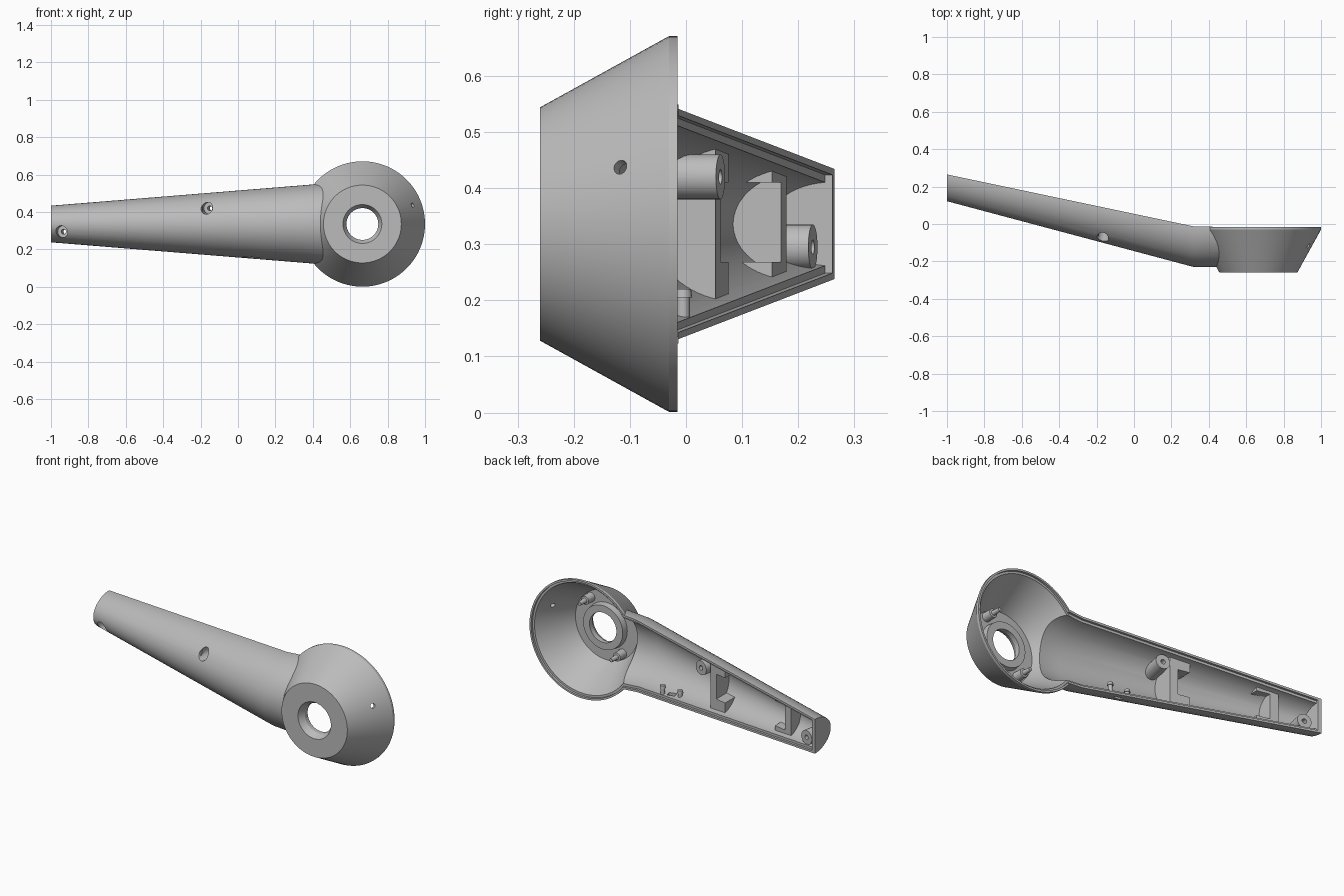
import bpy, bmesh, math
from mathutils import Vector

old = bpy.data.objects.get("Cube")
if old:
    bpy.data.objects.remove(old, do_unlink=True)

grey = bpy.data.materials.new("plain_grey")
grey.use_nodes = True
colour = (0.5, 0.5, 0.5, 1)
grey.diffuse_color = colour
grey.node_tree.nodes["Principled BSDF"].inputs["Base Color"].default_value = colour

CX, CZ = 0.665, 0.336            # cup axis, which runs along y
BEND = 0.32                      # x where the arm bends back
SLANT = Vector((0.21, 1, 0)).normalized()   # normal of the arm's open side


def loft(name, rings):
    """Closed solid through rings of equal point count."""
    bm = bmesh.new()
    rows = [[bm.verts.new(p) for p in ring] for ring in rings]
    n = len(rows[0])
    for a, b in zip(rows, rows[1:]):
        for i in range(n):
            j = (i + 1) % n
            bm.faces.new((a[i], a[j], b[j], b[i]))
    bm.faces.new(rows[0])
    bm.faces.new(rows[-1])
    bmesh.ops.recalc_face_normals(bm, faces=bm.faces)
    mesh = bpy.data.meshes.new(name)
    bm.to_mesh(mesh)
    bm.free()
    obj = bpy.data.objects.new(name, mesh)
    mesh.materials.append(grey)
    bpy.context.collection.objects.link(obj)
    return obj


def turned(name, origin, axis, profile, n=32):
    """Round solid: profile holds (distance along axis, radius)."""
    axis, origin = Vector(axis).normalized(), Vector(origin)
    u = axis.orthogonal().normalized()
    v = axis.cross(u)
    turns = [math.tau * i / n for i in range(n)]
    return loft(name, [[origin + axis * d + r * (u * math.cos(t) + v * math.sin(t))
                        for t in turns] for d, r in profile])


def box(name, x, y, z):
    return loft(name, [[(px, y[0], z[0]), (px, y[1], z[0]),
                        (px, y[1], z[1]), (px, y[0], z[1])] for px in x])


def combine(obj, other, operation, keep=False):
    mod = obj.modifiers.new("cut", "BOOLEAN")
    mod.operation, mod.solver, mod.object = operation, "EXACT", other
    bpy.context.view_layer.objects.active = obj
    bpy.ops.object.modifier_apply(modifier=mod.name)
    if not keep:
        bpy.data.objects.remove(other, do_unlink=True)


def along(x, tip, bend):
    """Linear taper from the arm tip to the bend, constant after it."""
    return tip + (bend - tip) * min(1, (x + 1) / (BEND + 1))


def back(x):
    return along(x, 0.265, -0.013)


def front(x):
    return along(x, 0.122, -0.23)


def half_width(x):
    return 0.098 + 0.081 * (x + 1)


def arm_solid(name, x0, x1, side=0, floor=0, rise=0, n=40):
    """Tapered half-round bar, shrunk by side and floor, raised at the back."""
    rings = []
    for x in (x0, BEND, x1):
        w, b = half_width(x) - side, back(x)
        depth = b - front(x) - floor
        ring = [(x, b - depth * math.sin(math.pi * i / n),
                 CZ + w * math.cos(math.pi * i / n)) for i in range(n + 1)]
        rings.append([(x, b + rise, CZ + w)] + ring + [(x, b + rise, CZ - w)]
                     if rise else ring)
    return loft(name, rings)


# Outer body: cone-shaped cup joined to the arm
body = turned("body_shell", (CX, 0, CZ), (0, 1, 0),
              [(-0.26, 0.208), (-0.03, 0.335), (-0.015, 0.335)], 96)
combine(body, arm_solid("arm", -1, 0.48), "UNION")

# Hollow out the cup and the arm
combine(body, turned("cup_cavity", (CX, 0, CZ), (0, 1, 0),
                     [(-0.235, 0.198), (-0.03, 0.312), (0.05, 0.312)], 96), "DIFFERENCE")
combine(body, arm_solid("arm_cavity", -0.98, 0.56, 0.025, 0.03, 0.03), "DIFFERENCE")

# Stepped lip round the open back
combine(body, turned("cup_lip", (CX, 0, CZ), (0, 1, 0),
                     [(-0.028, 0.324), (0.05, 0.324)], 96), "DIFFERENCE")
lip = [[(x, back(x) + dy, CZ + s * (half_width(x) - 0.012))
        for dy, s in ((-0.013, 1), (0.03, 1), (0.03, -1), (-0.013, -1))]
       for x in (-0.98, BEND, 0.45)]
combine(body, loft("arm_lip", lip), "DIFFERENCE")

# Ring behind the centre hole, then the countersunk hole itself
ring = turned("hole_ring", (CX, 0, CZ), (0, 1, 0), [(-0.24, 0.13), (-0.2, 0.125)], 64)
for part in (body, ring):
    combine(part, turned("centre_hole", (CX, 0, CZ), (0, 1, 0),
                         [(-0.3, 0.12), (-0.26, 0.104), (-0.225, 0.085), (0, 0.085)], 64),
            "DIFFERENCE")

# Small hole in the cup's side
combine(body, turned("side_hole", (CX + 0.265, -0.115, CZ + 0.1), (0.83, -0.48, 0.31),
                     [(-0.06, 0.013), (0.06, 0.013)], 24), "DIFFERENCE")

# Slot in the underside of the arm
combine(body, box("cable_slot", (0.07, 0.12), (-0.02, 0.002), (0.1, 0.2)), "DIFFERENCE")

parts = [body, ring]
limit = arm_solid("inner_limit", -0.99, 0.5, 0.01, 0.012)
limit.hide_render = True

# Screw posts with recessed heads
for name, x, z in (("middle_screw_post", -0.138, 0.42), ("end_screw_post", -0.92, 0.295)):
    tip = (x, back(x) - 0.022, z)
    post = turned(name, tip, SLANT, [(-0.4, 0.04), (0, 0.04)])
    combine(post, limit, "INTERSECT", keep=True)
    for part in (post, body):
        combine(part, turned("screw_head", tip, SLANT, [(-0.4, 0.032), (-0.06, 0.032)]),
                "DIFFERENCE")
        combine(part, turned("screw_hole", tip, SLANT, [(-0.4, 0.013), (0.1, 0.013)]),
                "DIFFERENCE")
    parts.append(post)

# Two facing C-shaped cradles
for name, x0, x1, wall in (("inner_cradle", -0.3, -0.19, 1), ("outer_cradle", -0.79, -0.67, -1)):
    cradle = loft(name, [[(x, -0.3, 0), (x, back(x) - 0.042, 0),
                          (x, back(x) - 0.042, 0.7), (x, -0.3, 0.7)] for x in (x0, x1)])
    combine(cradle, limit, "INTERSECT", keep=True)
    pocket = (x0 - 0.1, x1 - 0.045) if wall > 0 else (x0 + 0.045, x1 + 0.1)
    combine(cradle, box("pocket", pocket, (front(x0) - 0.1, 0.4), (0.268, 0.41)), "DIFFERENCE")
    parts.append(cradle)
bpy.data.objects.remove(limit, do_unlink=True)

# Cable prongs on the arm's lower wall
for name, x in (("inner_cable_prong", 0.15), ("outer_cable_prong", 0.04)):
    parts.append(turned(name, (x, -0.005, 0.16), (0, 0, 1),
                        [(0, 0.012), (0.045, 0.012), (0.045, 0.016), (0.06, 0.014)], 16))

# Stepped pins inside the cup
for name, s in (("upper_pin", 1), ("lower_pin", -1)):
    parts.append(turned(name, (CX + s * 0.1, -0.24, CZ + s * 0.135), (0, 1, 0),
                        [(0, 0.026), (0.06, 0.024), (0.062, 0.014), (0.11, 0.01)], 20))

# Smooth shading with sharp edges kept
bpy.ops.object.select_all(action="DESELECT")
for part in parts:
    part.select_set(True)
bpy.context.view_layer.objects.active = body
bpy.ops.object.shade_smooth_by_angle(angle=math.radians(25))
